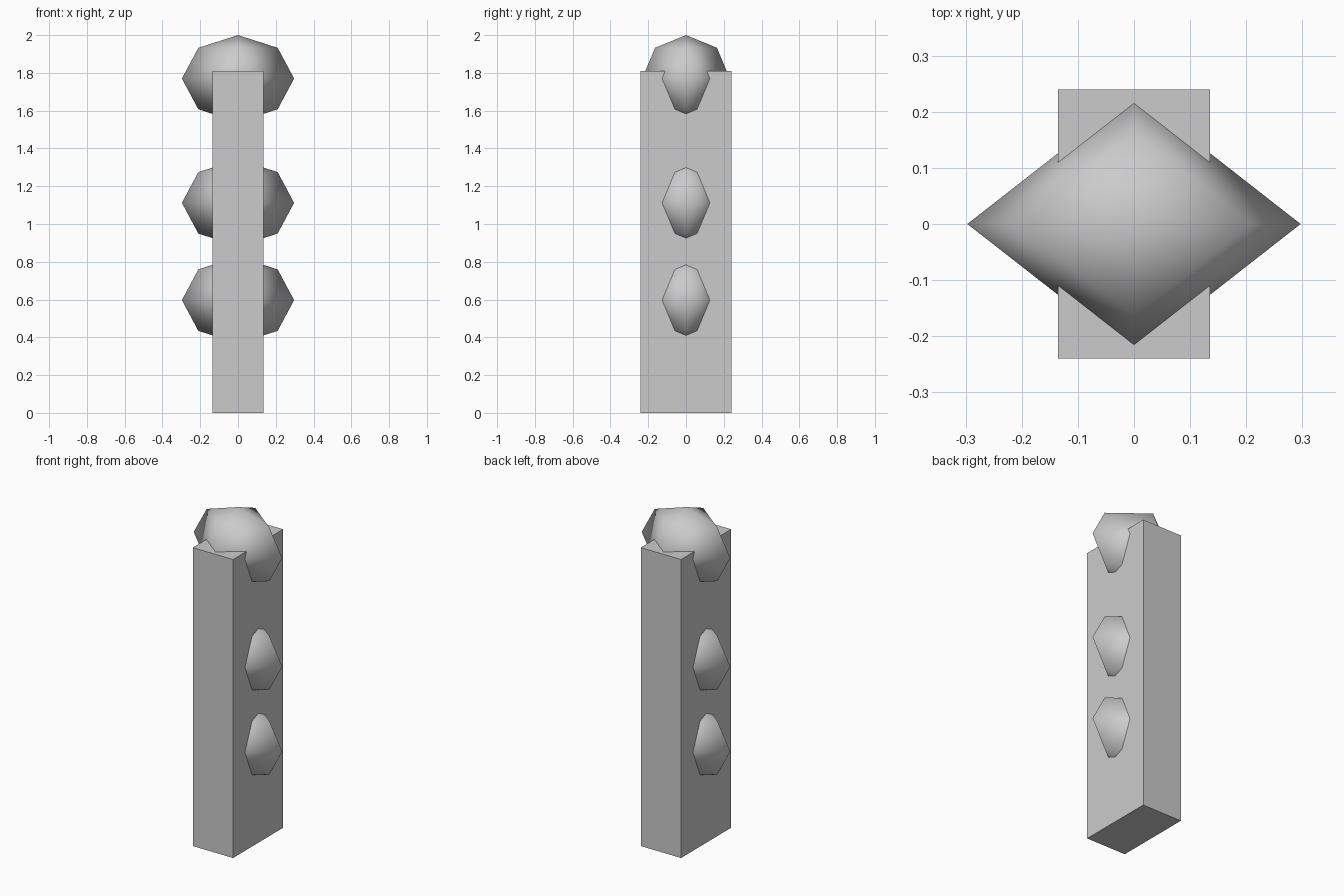
import bpy
import bmesh
from mathutils import Matrix

if "Cube" in bpy.data.objects:
    bpy.data.objects.remove(bpy.data.objects["Cube"])


def add_object(name, bm, smooth=False):
    mesh = bpy.data.meshes.new(name)
    bm.to_mesh(mesh)
    bm.free()
    for poly in mesh.polygons:
        poly.use_smooth = smooth
    obj = bpy.data.objects.new(name, mesh)
    bpy.context.collection.objects.link(obj)
    return obj


# Upright rectangular post
W, D, H = 0.27, 0.48, 1.81
bm = bmesh.new()
bmesh.ops.create_cube(bm, size=1, matrix=Matrix.Translation((0, 0, H / 2))
                      @ Matrix.Diagonal((W, D, H, 1)))
add_object("post", bm)

# Smooth four-sided lamps, sunk into the post at three heights
for name, z in (("lower_lamp", 0.597), ("middle_lamp", 1.112), ("top_lamp", 1.77)):
    bm = bmesh.new()
    bmesh.ops.create_uvsphere(bm, u_segments=4, v_segments=4, radius=1)
    bmesh.ops.scale(bm, vec=(0.297, 0.232, 0.23), verts=bm.verts)
    lamp = add_object(name, bm, smooth=True)
    lamp.location.z = z
